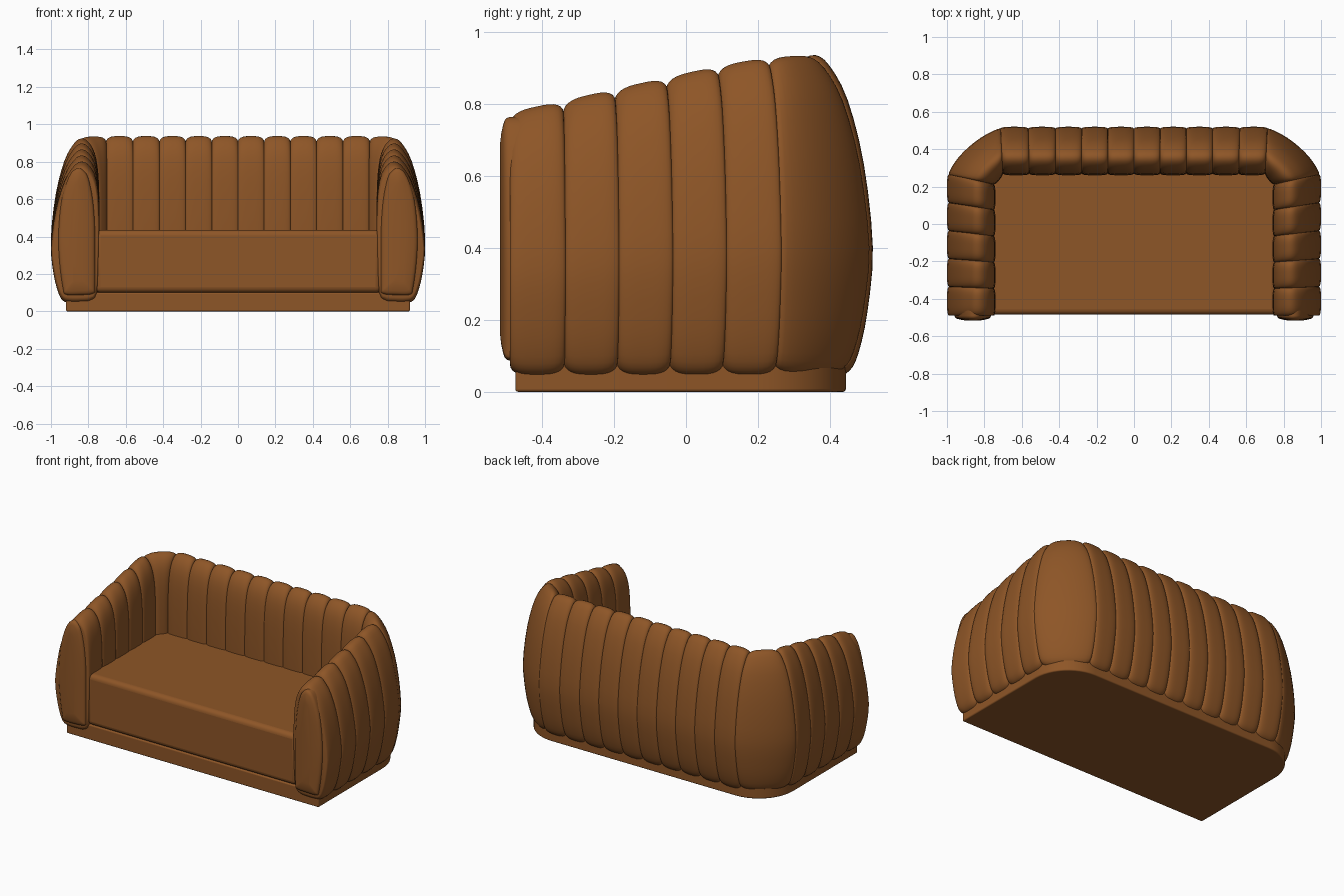
import bpy, bmesh, math
from mathutils import Vector

if "Cube" in bpy.data.objects:
    bpy.data.objects.remove(bpy.data.objects["Cube"])

leather = bpy.data.materials.new("brown leather")
leather.diffuse_color = (0.27, 0.092, 0.02, 1)
leather.use_nodes = True
leather.node_tree.nodes["Principled BSDF"].inputs["Base Color"].default_value = leather.diffuse_color


def make(name, bm, angle=35, mirror=False, bevel=0):
    bmesh.ops.recalc_face_normals(bm, faces=bm.faces)
    me = bpy.data.meshes.new(name)
    bm.to_mesh(me)
    bm.free()
    ob = bpy.data.objects.new(name, me)
    bpy.context.collection.objects.link(ob)
    me.materials.append(leather)
    if bevel:
        m = ob.modifiers.new("bevel", 'BEVEL')
        m.width, m.segments, m.limit_method = bevel, 4, 'ANGLE'
        m.angle_limit = math.radians(40)
    if mirror:
        m = ob.modifiers.new("mirror", 'MIRROR')
        m.use_clip = True
    bpy.ops.object.select_all(action='DESELECT')
    ob.select_set(True)
    bpy.context.view_layer.objects.active = ob
    bpy.ops.object.shade_smooth_by_angle(angle=math.radians(angle))
    return ob


def smooth_loop(pts, n):
    # closed Catmull-Rom curve through 2D points
    out = []
    P = [Vector(p) for p in pts]
    for i in range(len(P)):
        a, b, c, d = (P[(i + k) % len(P)] for k in (-1, 0, 1, 2))
        for j in range(n):
            t = j / n
            out.append(0.5 * (2 * b + (c - a) * t + (2 * a - 5 * b + 4 * c - d) * t * t
                              + (3 * b - a - 3 * c + d) * t ** 3))
    return out


def skin(bm, rings):
    n = len(rings[0])
    for r, s in zip(rings, rings[1:]):
        for i in range(n):
            bm.faces.new((r[i], r[(i + 1) % n], s[(i + 1) % n], s[i]))


# channelled wall: cross-section (depth from inner face, height fraction)
section = smooth_loop([(0.10, 0.0), (0.045, 0.01), (0.012, 0.07), (0.003, 0.3), (0, 0.55),
                       (0.006, 0.78), (0.025, 0.91), (0.06, 0.98), (0.10, 1.0), (0.14, 0.966),
                       (0.19, 0.86), (0.235, 0.66), (0.26, 0.40), (0.245, 0.2), (0.22, 0.07),
                       (0.195, 0.015), (0.16, 0.0)], 3)
N = len(section)
# seams, front of arm to centre of back: inner x, y, outer x, y, height
seams = [(0.74, yi, 1.0, yo, h) for yi, yo, h in
         ((-0.49, -0.49, 0.778), (-0.345, -0.335, 0.81), (-0.205, -0.185, 0.843),
          (-0.065, -0.035, 0.875), (0.075, 0.115, 0.907), (0.21, 0.268, 0.932))]
seams += [(xi, 0.26, xo, 0.52, 0.937) for xi, xo in
          ((0.70, 0.715), (0.56, 0.565), (0.42, 0.42), (0.28, 0.28), (0.14, 0.14), (0, 0))]
CORNER = 5
STEPS = 14
bm = bmesh.new()
rings = []
for s, (a, b) in enumerate(zip(seams, seams[1:])):
    for k in range(STEPS + 1):
        if k == 0 and s > 0:
            continue
        t = 0.5 - 0.5 * math.cos(math.pi * k / STEPS)
        inner = Vector(a[:2]).lerp(Vector(b[:2]), t)
        outer = Vector(a[2:4]).lerp(Vector(b[2:4]), t)
        if s == CORNER:
            c = Vector((0.91, 0.43))
            outer = Vector(a[2:4]) * (1 - t) ** 2 + c * 2 * t * (1 - t) + Vector(b[2:4]) * t * t
        h = a[4] + (b[4] - a[4]) * t
        dip = 1 - math.sqrt(max(0, 1 - abs(2 * t - 1) ** 3.2))
        pts = [Vector((p.x, 0.045 + p.y * (h - 0.045))) for p in section]
        ring = []
        for i, p in enumerate(pts):
            d = (pts[(i + 1) % N] - pts[i - 1]).normalized()
            n = Vector((d.y, -d.x))          # inward normal of the clockwise section
            q = p + n * dip * (0.010 + 0.022 * abs(n.y))
            xy = inner.lerp(outer, q.x / 0.26)
            ring.append(bm.verts.new((xy.x, xy.y, q.y)))
        rings.append(ring)
skin(bm, rings)
bm.faces.new(rings[0])
make("channelled_back_and_arms", bm, 50, mirror=True)

# domed front panels on the arms
outline = smooth_loop([(0.775, 0.095), (0.765, 0.13), (0.765, 0.3), (0.766, 0.46), (0.777, 0.6),
                       (0.80, 0.71), (0.825, 0.752), (0.855, 0.765), (0.888, 0.745),
                       (0.92, 0.68), (0.947, 0.57), (0.96, 0.4), (0.953, 0.25), (0.935, 0.12),
                       (0.92, 0.09), (0.85, 0.088)], 4)
centre = Vector((0.862, 0.42))
bm = bmesh.new()
rings = []
for inset, y in ((0, -0.45), (0, -0.490), (0.003, -0.499), (0.010, -0.505),
                 (0.022, -0.509), (0.045, -0.514), (0.07, -0.517)):
    sx, sz = 1 - inset / 0.098, 1 - inset / 0.34
    rings.append([bm.verts.new((centre.x + (p.x - centre.x) * sx, y,
                                centre.y + (p.y - centre.y) * sz)) for p in outline])
skin(bm, rings)
bm.faces.new(rings[0])
bm.faces.new(rings[-1])
make("arm_front_panel", bm, 50, mirror=True)

# seat block
bm = bmesh.new()
bmesh.ops.create_cube(bm, size=1)
for v in bm.verts:
    v.co = (v.co.x * 1.53, -0.0925 + v.co.y * 0.785, 0.2675 + v.co.z * 0.335)
make("seat", bm, 35, bevel=0.03)

# plinth with rounded back corners
bm = bmesh.new()
R = 0.25
loop = [(-0.92, -0.475), (0.92, -0.475)]
for sign, start in ((1, 0), (-1, 90)):
    for k in range(13):
        ang = math.radians(start + 90 * k / 12)
        loop.append((sign * (0.92 - R) + R * math.cos(ang), 0.445 - R + R * math.sin(ang)))
f = bm.faces.new([bm.verts.new((x, y, 0)) for x, y in loop])
ext = bmesh.ops.extrude_face_region(bm, geom=[f])
for v in ext["geom"]:
    if isinstance(v, bmesh.types.BMVert):
        v.co.z = 0.10
make("plinth", bm, 35, bevel=0.008)
